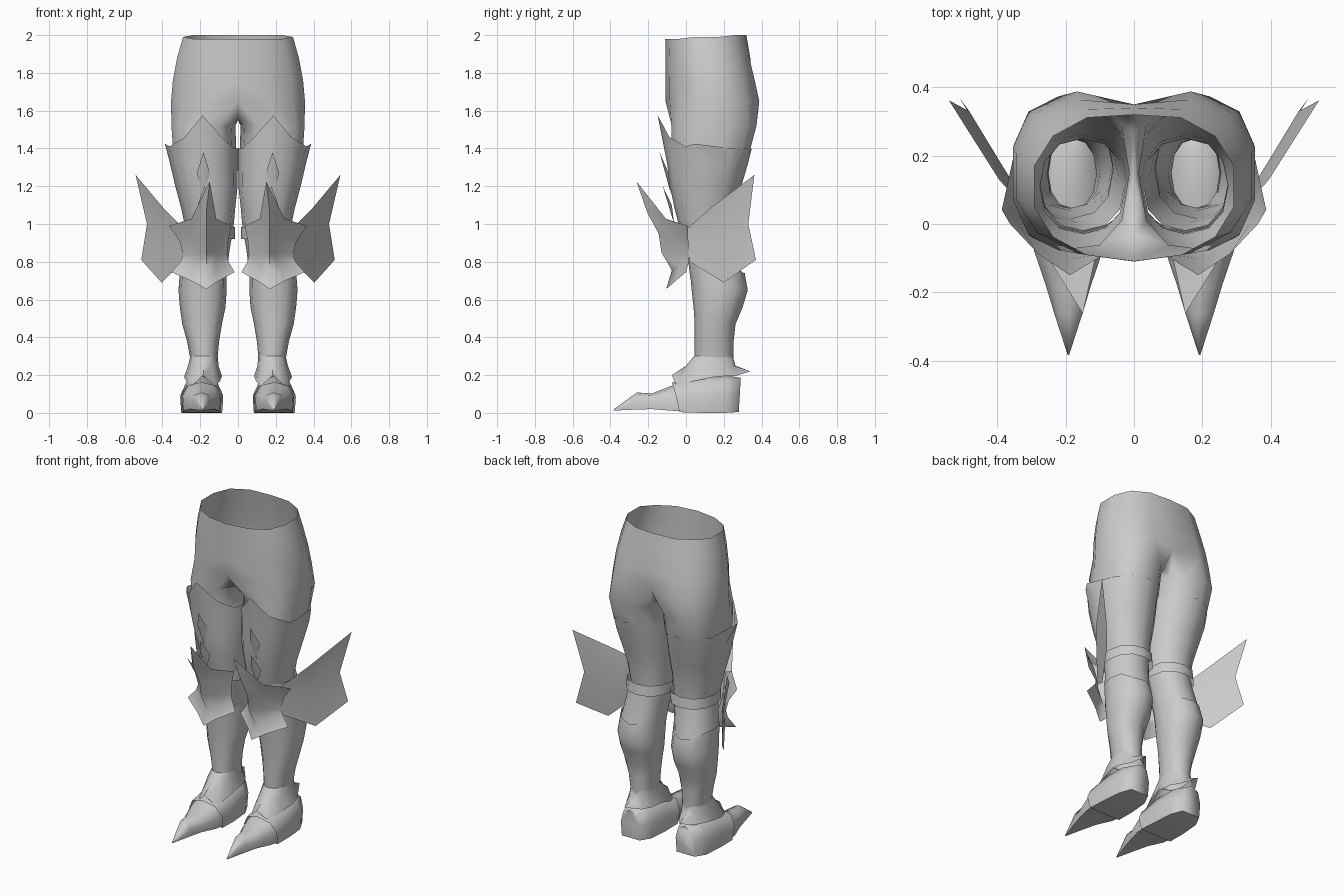
import bpy, bmesh
from math import sin, cos, pi, radians, copysign

cube = bpy.data.objects.get("Cube")
if cube:
    bpy.data.objects.remove(cube)

grey = bpy.data.materials.new("plain_grey")
grey.use_nodes = True
COLOUR = (0.6, 0.6, 0.6, 1)
grey.diffuse_color = COLOUR
grey.node_tree.nodes["Principled BSDF"].inputs["Base Color"].default_value = COLOUR


def finish(name, bm, angle=45):
    """Turn a left-side bmesh into a mirrored, smooth-shaded object."""
    bmesh.ops.recalc_face_normals(bm, faces=bm.faces)
    mesh = bpy.data.meshes.new(name)
    bm.to_mesh(mesh)
    bm.free()
    mesh.materials.append(grey)
    ob = bpy.data.objects.new(name, mesh)
    bpy.context.collection.objects.link(ob)
    mirror = ob.modifiers.new("Mirror", "MIRROR")
    mirror.merge_threshold = 0.0005
    bpy.ops.object.select_all(action="DESELECT")
    ob.select_set(True)
    bpy.context.view_layer.objects.active = ob
    bpy.ops.object.shade_smooth_by_angle(angle=radians(angle))


def loft(bm, rings, closed=True):
    """Bridge successive rows of points with quads."""
    rows = [[bm.verts.new(p) for p in ring] for ring in rings]
    for a, b in zip(rows, rows[1:]):
        n = len(a)
        for k in range(n if closed else n - 1):
            j = (k + 1) % n
            bm.faces.new((a[k], a[j], b[j], b[k]))
    return rows


def oval(z, x0, x1, y0, y1, n=12, start=0.0, power=0.9):
    """Rounded ring; point 0 faces front, then outward, back, inward."""
    pts = []
    for k in range(n):
        t = start + 2 * pi * k / n
        s, c = sin(t), cos(t)
        x = (x0 + x1) / 2 + (x1 - x0) / 2 * copysign(abs(s) ** power, s)
        y = (y0 + y1) / 2 - (y1 - y0) / 2 * copysign(abs(c) ** power, c)
        pts.append((x, y, z))
    return pts


def tube(name, rows, top=None, bottom=None):
    """Open tube; top and bottom map a ring point to a shift of the rim."""
    rings = [oval(*r) for r in rows]
    for ring, shifts in ((rings[0], top), (rings[-1], bottom)):
        for k, d in (shifts or {}).items():
            ring[k] = tuple(a + b for a, b in zip(ring[k], d))
    bm = bmesh.new()
    loft(bm, rings)
    finish(name, bm)


# Hips: half rings down to the crotch, then short closed leg rings
def half_ring(z, w, yf, yb, cleft):
    pts = []
    for k in range(8):
        t = pi * k / 7
        c = cos(t)
        y = (yf + yb) / 2 - (yb - yf) / 2 * copysign(abs(c) ** 0.85, c)
        pts.append((0 if k in (0, 7) else w * sin(t) ** 0.93,
                    y - (cleft if k == 7 else 0), z))
    return pts


bm = bmesh.new()
hips = [half_ring(1.99, 0.298, -0.11, 0.33, 0.01),
        half_ring(1.88, 0.33, -0.108, 0.355, 0.015),
        half_ring(1.76, 0.353, -0.108, 0.385, 0.035),
        half_ring(1.65, 0.363, -0.108, 0.41, 0.06)]
hips[0] = [(x, y, z + (0.01 if y > 0.2 else -0.01 if y < 0 else 0)) for x, y, z in hips[0]]
rows = loft(bm, hips, closed=False)
arch = [bm.verts.new((0, y, z)) for y, z in ((0.27, 1.56), (0.12, 1.55), (-0.03, 1.555))]
crotch = rows[-1] + arch
legs = [oval(*r, n=11, start=-3 * pi / 22, power=0.8)
        for r in ((1.52, 0.014, 0.358, -0.078, 0.375), (1.37, 0.008, 0.348, -0.08, 0.335))]
leg_rows = loft(bm, legs)
for k in range(11):
    j = (k + 1) % 11
    bm.faces.new((crotch[k], crotch[j], leg_rows[0][j], leg_rows[0][k]))
finish("hips", bm, 70)

# Thigh armour with a pointed front rim
tube("thigh_armour",
     [(1.40, 0.001, 0.365, -0.105, 0.348), (1.32, 0.001, 0.36, -0.1, 0.328),
      (1.2, 0.002, 0.332, -0.085, 0.293), (1.08, 0.015, 0.3, -0.06, 0.262),
      (0.96, 0.026, 0.275, -0.03, 0.25)],
     top={0: (0.005, -0.045, 0.175), 1: (0, -0.01, 0.06), 11: (0, -0.01, 0.06),
          2: (0.02, 0, 0.01), 3: (0.022, -0.08, 0.025)})

# Knee under the plate and strap
tube("knee", [(0.97, 0.026, 0.274, -0.02, 0.25), (0.86, 0.045, 0.288, 0.005, 0.265),
              (0.72, 0.062, 0.308, 0.022, 0.3)])


# Layered scales down the front of the thigh, raised at the tip
def scale(name, x, y, z, w, h):
    bm = bmesh.new()
    tip, low = [bm.verts.new(p) for p in ((x, y - 0.04, z), (x, y + 0.02, z - 2 * h))]
    for s in (-1, 1):
        side = bm.verts.new((x + s * w, y + 0.008, z - h))
        bm.faces.new((tip, low, side))
    finish(name, bm, 80)


scale("upper_thigh_scale", 0.183, -0.1, 1.38, 0.035, 0.11)
scale("lower_thigh_scale", 0.178, -0.083, 1.2, 0.035, 0.1)

# Knee plate: rows of (inner x, outer x, ridge y, ridge z, edge y, edge z)
bm = bmesh.new()
plate = []
for xi, xo, yr, zr, ye, ze in ((0.035, 0.365, -0.205, 1.06, 0.01, 0.99),
                               (0.052, 0.31, -0.145, 0.95, 0.012, 0.91),
                               (0.058, 0.29, -0.13, 0.85, 0.015, 0.84),
                               (0.05, 0.305, -0.075, 0.755, 0.015, 0.8),
                               (0.018, 0.352, -0.105, 0.655, 0.0, 0.745)):
    row = []
    for t in (-1, -0.4, 0, 0.4, 1):
        f = abs(t) ** 0.85
        x = 0.168 + abs(t) * ((xi if t < 0 else xo) - 0.168)
        row.append((x, yr + (ye - yr) * f, zr + (ze - zr) * f))
    plate.append(row)
rows = loft(bm, plate, closed=False)
tip = bm.verts.new((0.15, -0.262, 1.225))
back = bm.verts.new((0.16, -0.1, 1.0))
for a, b in ((1, 2), (2, 3)):
    bm.faces.new((rows[0][a], rows[0][b], tip))
for a in (1, 3):
    bm.faces.new((rows[0][a], back, tip))
finish("knee_plate", bm, 75)

# Flat wing swept out and back from the knee
bm = bmesh.new()
outline = ((0.28, 0.0, 0.97), (0.395, 0.13, 1.085), (0.542, 0.362, 1.26), (0.482, 0.33, 1.0),
           (0.512, 0.37, 0.81), (0.405, 0.2, 0.69), (0.29, 0.02, 0.80))
verts = [bm.verts.new(p) for p in outline]
hub = bm.verts.new((0.385, 0.17, 0.93))
for a, b in zip(verts, verts[1:] + verts[:1]):
    bm.faces.new((a, b, hub))
finish("knee_wing", bm, 60)

# Strap behind the knee
tube("knee_strap", [(0.985, 0.015, 0.29, -0.03, 0.27), (0.92, 0.015, 0.292, -0.025, 0.277)])

# Greave around the shin
tube("greave",
     [(0.78, 0.06, 0.306, 0.015, 0.296), (0.65, 0.06, 0.315, 0.03, 0.327),
      (0.56, 0.066, 0.308, 0.04, 0.3), (0.47, 0.085, 0.295, 0.046, 0.262),
      (0.38, 0.1, 0.27, 0.046, 0.252), (0.27, 0.11, 0.25, 0.046, 0.25)],
     top={0: (0, 0, 0.035), 1: (0, 0, 0.02), 11: (0, 0, 0.02),
          5: (0, 0.003, -0.03), 6: (0, 0.015, -0.04), 7: (0, 0.003, -0.03)})

# Ankle guard flaring over the boot, pointed at front, heel and outside
tube("ankle_guard",
     [(0.3, 0.107, 0.253, 0.042, 0.253), (0.25, 0.103, 0.264, 0.0, 0.262),
      (0.195, 0.085, 0.283, -0.05, 0.282)],
     top={6: (0, 0, -0.02)},
     bottom={0: (0, -0.025, 0.005), 6: (0.01, 0.058, 0.025), 3: (0.003, 0.03, -0.005),
             1: (0.01, -0.02, -0.055), 11: (-0.01, -0.02, -0.055),
             2: (0, 0, -0.03), 10: (0, 0, -0.03)})


# Arched boot sections of (y, half width, top, sole)
def arches(table):
    outline = ((-0.95, 0), (-1, 0.5), (-0.7, 0.88), (0, 1), (0.7, 0.88), (1, 0.5), (0.95, 0))
    return [[(0.192 + w * u, y, low + (top - low) * v) for u, v in outline]
            for y, w, top, low in table]


# Boot shell from the heel to a raked front edge
bm = bmesh.new()
sections = arches(((0.285, 0.065, 0.185, 0.005), (0.21, 0.1, 0.2, 0.0),
                   (0.08, 0.111, 0.195, 0.0), (-0.035, 0.114, 0.16, 0.004)))
sections[0] = [(x, y + 0.06 * (z - 0.1), z) for x, y, z in sections[0]]
sections[-1] = [(x, -0.035 - 0.3 * max(0, z - 0.03), z) for x, y, z in sections[-1]]
rows = loft(bm, sections)
bm.faces.new(rows[0])
finish("boot_shell", bm, 72)

# Toe cap drawn out to a low point
bm = bmesh.new()
rows = loft(bm, arches(((0.0, 0.105, 0.165, 0.006), (-0.08, 0.1, 0.142, 0.012),
                        (-0.18, 0.066, 0.103, 0.02), (-0.26, 0.042, 0.108, 0.018),
                        (-0.384, 0.002, 0.018, 0.012))))
bm.faces.new(rows[-1])
finish("toe_cap", bm, 60)
